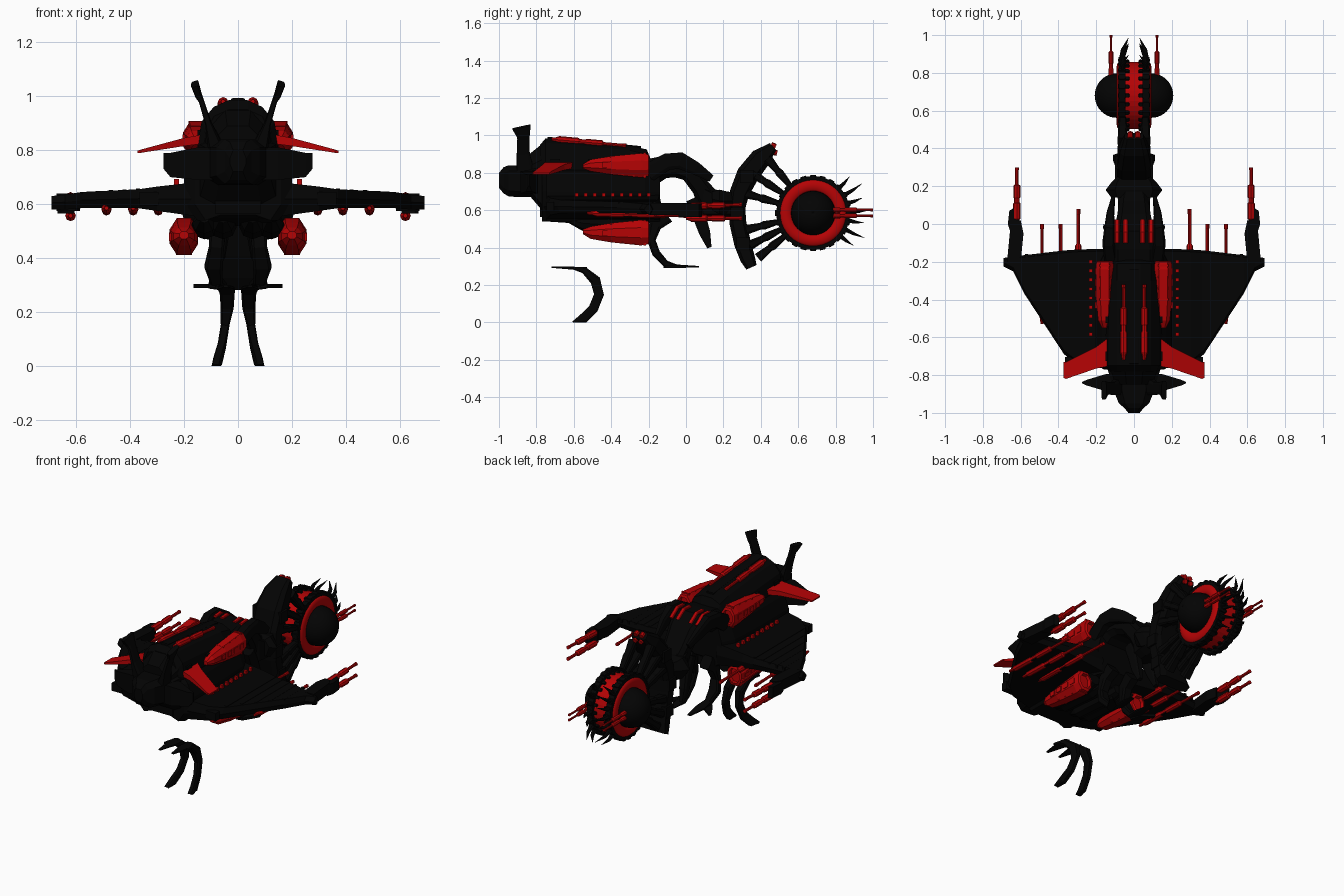
import bpy, bmesh
from math import sin, cos, pi, radians
from mathutils import Vector as V


def material(name, col):
    m = bpy.data.materials.new(name)
    m.diffuse_color = (*col, 1)
    return m


BLACK = material("black_armour", (0.001, 0.001, 0.001))
RED = material("red_armour", (0.46, 0.001, 0.0015))


def loft(name, rings, mat=BLACK, mirror=False, loop=False, smooth=False):
    """Skin closed rings of points; cap the ends unless the rings form a loop."""
    bm = bmesh.new()
    vs = [[bm.verts.new((p[0], p[1], max(0, p[2]))) for p in r] for r in rings]
    n, m = len(vs), len(vs[0])
    for i in range(n if loop else n - 1):
        a, b = vs[i], vs[(i + 1) % n]
        for j in range(m):
            k = (j + 1) % m
            bm.faces.new((a[j], a[k], b[k], b[j])).smooth = smooth
    if not loop:
        bm.faces.new(vs[0])
        bm.faces.new(vs[-1])
    bmesh.ops.recalc_face_normals(bm, faces=bm.faces)
    me = bpy.data.meshes.new(name)
    bm.to_mesh(me)
    bm.free()
    me.materials.append(mat)
    ob = bpy.data.objects.new(name, me)
    bpy.context.collection.objects.link(ob)
    if mirror:
        ob.modifiers.new("mirror", "MIRROR").use_mirror_merge = False
    return ob


def sweep(name, path, mat=BLACK, mirror=False, n=8, box=False):
    """Path points are (x, y, z, half width across, half thickness)."""
    P = [V(p[:3]) for p in path]
    rings = []
    for i, p in enumerate(path):
        t = (P[min(i + 1, len(P) - 1)] - P[max(i - 1, 0)]).normalized()
        up = V((1, 0, 0)).cross(t).normalized()
        side = t.cross(up)
        if box:
            sec = [(1, .6), (.7, 1), (-.7, 1), (-1, .6), (-1, -.6), (-.7, -1), (.7, -1), (1, -.6)]
        else:
            sec = [(cos(2 * pi * k / n), sin(2 * pi * k / n)) for k in range(n)]
        rings.append([P[i] + side * a * p[3] + up * b * p[4] for a, b in sec])
    return loft(name, rings, mat, mirror)


def hull(name, sections, mat=BLACK):
    """Sections are (y, right half profile from top to bottom)."""
    return loft(name, [[(x, y, z) for x, z in h] + [(-x, y, z) for x, z in reversed(h)]
                       for y, h in sections], mat)


def plate(name, pts, z0, z1, mat=BLACK, mirror=False):
    return loft(name, [[(x, y, z) for x, y in pts] for z in (z0, z1)], mat, mirror)


def box(name, c, s, mat=BLACK, mirror=False):
    x, y, z = c
    a, b, h = s[0] / 2, s[1] / 2, s[2] / 2
    return plate(name, [(x - a, y - b), (x + a, y - b), (x + a, y + b), (x - a, y + b)], z - h, z + h, mat, mirror)


def gun(name, x, y0, y1, z, r, dz=0, mirror=True):
    L = y1 - y0
    steps = [(0, .4), (.06, .6), (.1, 1), (.36, 1), (.38, .7), (.45, .7), (.47, .9), (.68, .9), (.7, .45), (.95, .45), (.955, .55), (1, .55)]
    return sweep(name, [(x, y0 + L * t, z + dz * t, r * k, r * k) for t, k in steps], RED, mirror)


WY, WZ = 0.68, 0.585


def lathe(name, prof, mat, mirror=False, n=40, smooth=False):
    """Revolve a closed (x, radius) outline about the wheel axle."""
    return loft(name, [[(x, WY + r * cos(2 * pi * i / n), WZ + r * sin(2 * pi * i / n)) for x, r in prof]
                       for i in range(n)], mat, mirror, True, smooth)


# main hull: upper cowl, lower body, belly
hull("upper_cowl", [(y, [(.035, t), (.09, t - .025), (.135 * k, t - .08), (.15 * k, .82), (.12, .74)])
     for y, t, k in [(-.78, .95, .85), (-.75, .985, 1), (-.6, .975, 1), (-.3, .945, .95), (-.21, .925, .85), (-.17, .83, .8)]])
hull("lower_body", [(y, [(.13 * k, .83), (.17 * k, .78), (.2 * k, .70), (.2 * k, .60), (.15 * k, .54), (.08 * k, b)])
     for y, k, b in [(-.77, .8, .56), (-.745, 1, .55), (-.45, 1, .52), (-.22, .95, .53), (-.14, .75, .58)]])
for x in (.055, .125):
    sweep("belly_nacelle", [(x, -.62, .55, .02, .02), (x, -.55, .53, .045, .04), (x, -.3, .515, .05, .045),
                            (x, -.2, .52, .035, .035)], mirror=True)
sweep("spine_ridge", [(0, -.74, .985, .025, .008), (0, -.24, .935, .025, .008)], box=True)
for y in (-.7, -.5, -.32):
    box("cowl_band", (.135, y, .83), (.03, .05, .09), mirror=True)

# nose and cross bar
hull("nose", [(y, [(w * .6, t), (w, t - .03), (w, b + .03), (w * .6, b)]) for y, w, t, b in
     [(-1, .03, .80, .72), (-.975, .05, .83, .69), (-.95, .08, .84, .675), (-.9, .10, .84, .67), (-.83, .12, .84, .67), (-.77, .14, .85, .6)]])
loft("cross_bar", [[(x, -.84 + d, b), (x, -.84 + d, t), (x, -.84 - d, t), (x, -.84 - d, b)] for x, d, b, t in
     [(-.275, .004, .73, .79), (-.25, .015, .70, .79), (-.15, .045, .69, .81), (.15, .045, .69, .81), (.25, .015, .70, .79), (.275, .004, .73, .79)]])
box("chin_vent", (0, -.765, .605), (.17, .03, .08))
hull("brow", [(-.85, [(.04, .89), (.1, .83), (.1, .8)]), (-.75, [(.05, .97), (.13, .88), (.13, .8)])])

# horns
sweep("horn", [(.085, -.86, .82, .028, .045), (.11, -.87, .90, .012, .035), (.135, -.87, .98, .01, .032),
               (.145, -.87, 1.0, .012, .035), (.16, -.88, 1.045, .014, .05)], mirror=True, box=True)

# red front fins
loft("red_fin", [[(x, y0, z), (x, y1, z), (x, y1, z + h), (x, y0, z + h)] for x, y0, y1, z, h in
     [(.12, -.75, -.59, .825, .035), (.2, -.765, -.65, .815, .03), (.36, -.82, -.73, .79, .012), (.372, -.815, -.73, .79, .008)]], RED, True)


# red armoured pods above and below the wings
def pod(name, x, flip, grow):
    for y, c, r in [(-.43, .842, .042), (-.37, .84, .047), (-.31, .84, .053), (-.25, .84, .06)]:
        z = c if not flip else 1.32 - c
        box(name + "_panel", (x + .046 * grow, y, z), (.01, .035, .03), RED, True)
        box(name + "_band", (x, y + .03, z), (.055 * grow, .012, r * 2.25), RED, True)
    R = []
    for y, c, r, w in [(-.55, .835, .012, .015), (-.51, .84, .03, .035), (-.4, .84, .047, .045), (-.24, .84, .062, .048), (-.2, .84, .055, .044),
                       (-.195, .84, .04, .032), (-.23, .84, .035, .028)]:
        c = c if not flip else 1.32 - c
        R.append([(x + w * grow * a, y, c + r * (1.1 if flip else 1.05) * b) for a, b in
                  [(1, .4), (.5, 1), (-.5, 1), (-1, .4), (-1, -.4), (-.5, -1), (.5, -1), (1, -.4)]])
    loft(name, R, RED, True)


pod("upper_pod", .155, False, 1)
pod("lower_pod", .20, True, 1.1)

# wings with raised ribs and a row of red studs
W = [(.12, -.13, -.77, .685, .55), (.30, -.135, -.745, .665, .575), (.37, -.14, -.69, .655, .585),
     (.58, -.165, -.37, .645, .585), (.64, -.17, -.25, .635, .58), (.69, -.18, -.225, .63, .58)]
loft("wing", [[(x, a, (t + b) / 2), (x, a - .012, t), (x, e + .02, t), (x, e, (t + b) / 2), (x, e + .02, b), (x, a - .012, b)]
              for x, a, e, t, b in W], BLACK, True)
for x, e in [(.27, -.73), (.32, -.7), (.37, -.65), (.42, -.57), (.47, -.5), (.52, -.43), (.57, -.36)]:
    box("wing_rib", (x, (e - .16) / 2, .652 - (x - .3) * .06), (.016, -.16 - e, .02), mirror=True)
for i in range(9):
    box("red_stud", (.228, -.2 - i * .048, .683), (.018, .018, .02), RED, True)
box("wing_joint", (.33, -.725, .62), (.07, .04, .05), mirror=True)

# wing tip arms and guns
plate("tip_arm", [(.60, -.2), (.672, -.2), (.655, -.02), (.638, .01), (.60, .02), (.585, -.05)], .575, .64, BLACK, True)
plate("tip_block", [(.605, -.02), (.655, -.04), (.668, .0), (.66, .07), (.635, .085), (.61, .02)], .565, .635, BLACK, True)
gun("tip_gun_upper", .62, 0, .30, .62, .02, .01)
gun("tip_gun_lower", .62, 0, .30, .557, .02)
for x, e in [(.295, .08), (.388, 0), (.487, 0)]:
    gun("under_wing_gun", x, -.53, e, .585, .019, -.015)
    box("gun_hanger", (x, -.3, .58), (.012, .08, .03), mirror=True)
gun("top_gun", .055, -.72, -.32, .98, .02, -.035)

# arched tail with shoulder claws and red stripes
sweep("tail_arch", [(0, -.22, .79, .12, .08), (0, -.12, .83, .12, .06), (0, -.05, .835, .11, .06), (0, .02, .80, .09, .05),
                    (0, .08, .72, .08, .05), (0, .13, .64, .07, .07)], box=True)
sweep("shoulder_claw", [(.12, -.2, .80, .035, .05), (.135, -.1, .86, .032, .045), (.13, -.03, .865, .028, .045),
                        (.125, .05, .825, .02, .035), (.11, .135, .77, .01, .02)], mirror=True, box=True)
for x in (.045, .09):
    sweep("red_stripe", [(x, -.1, .892, .012, .008), (x, -.045, .897, .012, .008), (x, .02, .852, .012, .008)], RED, True, box=True)

# neck to the wheel frame
hull("neck", [(y, [(w * .5, t), (w, t - .03), (w, b + .03), (w * .5, b)]) for y, w, t, b in
     [(.06, .06, .72, .56), (.1, .08, .74, .55), (.16, .09, .71, .55), (.22, .085, .70, .55), (.3, .07, .69, .55)]])
hull("neck_collar", [(.14, [(.09, .70), (.12, .66), (.1, .6)]), (.18, [(.1, .71), (.15, .65), (.1, .58)]),
                     (.22, [(.09, .70), (.12, .65), (.08, .58)]), (.28, [(.05, .69), (.06, .65), (.05, .6)])])
sweep("neck_hook", [(.05, .03, .66, .03, .03), (.05, .07, .57, .03, .035), (.06, .1, .48, .025, .03), (.06, .125, .40, .012, .012)], mirror=True, box=True)

# crescent frame behind the wheel
sweep("crescent_frame", [(0, .465, .94, .05, .025), (0, .40, .88, .075, .055), (0, .33, .79, .09, .06), (0, .285, .69, .09, .052), (0, .272, .61, .09, .045),
                         (0, .278, .53, .09, .045), (0, .303, .42, .09, .045), (0, .33, .34, .10, .04), (0, .35, .295, .11, .03)], box=True)
for y, z in [(.325, .78), (.272, .58), (.305, .42)]:
    box("frame_clamp", (0, y, z), (.2, .07, .07))
for x in (-.02, .02):
    for z in (.915, .95):
        sweep("frame_lamp", [(x, .455, z, .015, .015), (x, .487 - (z - .915) * .2, z - .01, .015, .015)], RED)

# spokes from frame to wheel rim
for deg, R in ((130, .38), (147, .39), (164, .38), (194, .37), (207, .38), (219, .38)):
    a = radians(deg)
    pt = lambda r, w, h: (.06, WY + r * cos(a), WZ + r * sin(a), w, h)
    sweep("spoke", [pt(R, .028, .026), pt(R - .08, .022, .018), pt(R - .1, .025, .023), pt(.19, .018, .014)], mirror=True, box=True)

# wheel: red drum, black rims with teeth, red tori, domed hubs
lathe("wheel_drum", [(-.045, .1), (-.045, .178), (.045, .178), (.045, .1)], RED)
lathe("wheel_rim", [(.045, .16), (.045, .197), (.082, .197), (.082, .16)], BLACK, True)
lathe("red_torus", [(.073 + .02 * cos(k * pi / 5), .147 + .035 * sin(k * pi / 5)) for k in range(10)], RED, True, smooth=True)
lathe("hub_dome", [(.09 + .118 * sin(k * pi / 20), max(.001, .118 * cos(k * pi / 20))) for k in range(11)] + [(.04, .001), (.04, .118)],
      BLACK, True, smooth=True)
for i in range(24):
    a = 2 * pi * i / 24
    c, s = cos(a), sin(a)
    sweep("drum_tooth", [(.04, WY + .165 * c, WZ + .165 * s, .02, .011), (.04, WY + .188 * c, WZ + .188 * s, .014, .009)], mirror=True, box=True)
    sweep("rim_stud", [(.064, WY + .19 * c, WZ + .19 * s, .02, .018), (.064, WY + .203 * c, WZ + .203 * s, .018, .015)], mirror=True, box=True)

# straight spikes on the outer side of the wheel
for i, d in enumerate((-40, -27, -12, 2, 16, 30, 44)):
    a = radians(d)
    L = .105 if i % 2 else .075
    sweep("wheel_spike", [(x, WY + r * cos(a + b), WZ + r * sin(a + b), w, w * .8) for x, r, b, w in
                          [(.062, .19, 0, .018), (.058, .2 + L * .4, .0, .012), (.03, .2 + L, .02, .001)]], mirror=True, n=6)
for z in (.57, .602):
    gun("wheel_gun", .122, .72, 1.0, z, .014)

# rear landing legs with splayed feet
sweep("rear_leg", [(.07, -.1, .57, .035, .04), (.075, -.165, .52, .032, .035), (.08, -.185, .44, .028, .022), (.09, -.16, .37, .034, .022),
                   (.08, -.11, .315, .022, .018), (.07, -.05, .302, .03, .008), (.07, .07, .298, .012, .004)], mirror=True, box=True)
plate("rear_toe", [(.07, -.12), (.11, -.11), (.165, -.02), (.16, 0), (.09, -.05)], .29, .305, BLACK, True)

# detached front claws
sweep("front_claw", [(.045, -.72, .296, .008, .004), (.045, -.6, .29, .03, .008), (.04, -.545, .28, .028, .018), (.04, -.485, .225, .024, .028),
                     (.048, -.465, .15, .016, .026), (.06, -.495, .075, .015, .026), (.075, -.55, .02, .016, .026), (.082, -.595, -.01, .016, .02)],
      mirror=True, box=True)
plate("front_toe", [(.04, -.53), (.065, -.54), (.085, -.62), (.04, -.6)], .285, .297, BLACK, True)
